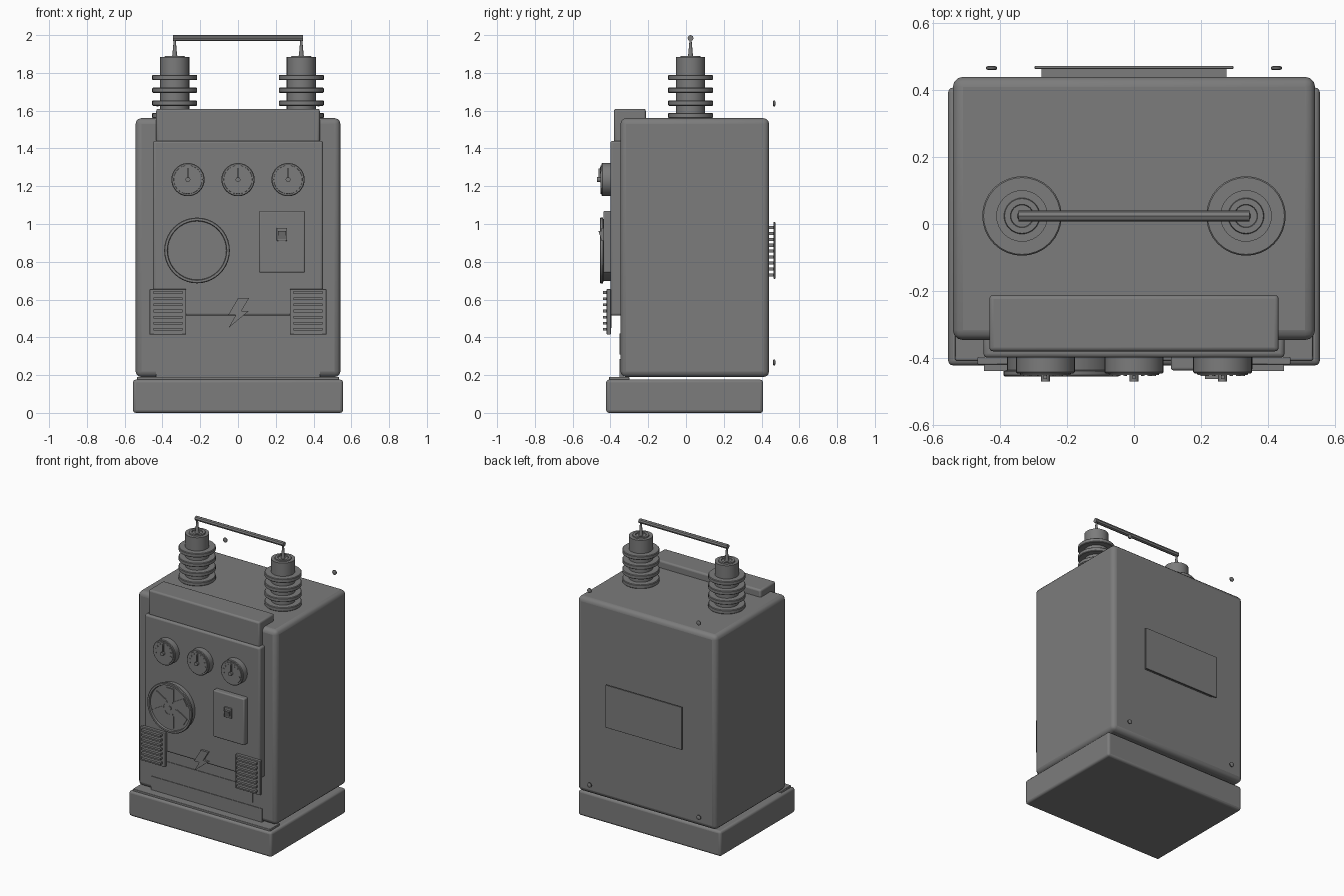
import bpy, bmesh, math
from mathutils import Matrix

if "Cube" in bpy.data.objects:
    bpy.data.objects.remove(bpy.data.objects["Cube"])

grey = bpy.data.materials.new("mid_grey")
grey.diffuse_color = (0.2, 0.2, 0.2, 1)
grey.use_nodes = True
grey.node_tree.nodes["Principled BSDF"].inputs["Base Color"].default_value = grey.diffuse_color


def finish(name, bm, bevel=0.0, smooth=True):
    bmesh.ops.recalc_face_normals(bm, faces=bm.faces)
    me = bpy.data.meshes.new(name)
    bm.to_mesh(me)
    bm.free()
    me.materials.append(grey)
    ob = bpy.data.objects.new(name, me)
    bpy.context.collection.objects.link(ob)
    if bevel:
        m = ob.modifiers.new("bevel", 'BEVEL')
        m.width, m.segments, m.limit_method = bevel, 3, 'ANGLE'
    if smooth:
        bpy.context.view_layer.objects.active = ob
        ob.select_set(True)
        bpy.ops.object.shade_smooth_by_angle(angle=math.radians(32))
        ob.select_set(False)
    return ob


def add_box(bm, x, y, z, rot=None):
    """Box from (min, max) ranges, optionally transformed afterwards."""
    m = Matrix.Translation([(a + b) / 2 for a, b in (x, y, z)])
    m = m @ Matrix.Diagonal([b - a for a, b in (x, y, z)] + [1])
    bmesh.ops.create_cube(bm, size=1, matrix=(rot or Matrix()) @ m)


def box(name, x, y, z, bevel=0.0):
    bm = bmesh.new()
    add_box(bm, x, y, z)
    return finish(name, bm, bevel)


def lathe(name, prof, loc, along_y=False, n=32):
    """Turn (radius, height) points; along_y makes height point to the front."""
    bm = bmesh.new()
    rings = []
    for r, h in prof:
        rings.append([bm.verts.new((r * math.cos(2 * math.pi * i / n),
                                    r * math.sin(2 * math.pi * i / n), h)) for i in range(n)])
    for a, b in zip(rings, rings[1:]):
        for i in range(n):
            bm.faces.new((a[i], a[(i + 1) % n], b[(i + 1) % n], b[i]))
    bm.faces.new(rings[0])
    bm.faces.new(rings[-1])
    rot = Matrix.Rotation(math.pi / 2, 4, 'X') if along_y else Matrix()
    bm.transform(Matrix.Translation(loc) @ rot)
    return finish(name, bm)


def turn(x, z, ang):
    """Rotation in the front plane, placed at x, z."""
    return Matrix.Translation((x, 0, z)) @ Matrix.Rotation(ang, 4, 'Y')


# Cabinet
box("base", (-.556, .556), (-.423, .408), (0, .176), .015)
box("base_lip", (-.535, .535), (-.408, -.3), (.15, .19), .004)
box("cabinet_body", (-.542, .542), (-.347, .44), (.19, 1.56), .03)
box("front_panel", (-.45, .45), (-.4, -.32), (.515, 1.44), .012)
box("top_hood", (-.433, .433), (-.381, -.213), (1.43, 1.61), .012)
box("lower_front_plate", (-.36, .36), (-.351, -.33), (.31, .42))
box("skirt_plate", (-.433, .433), (-.351, -.33), (.185, .285))

# Insulators with ribs, cap and spike
for side, x in (("left", -.335), ("right", .335)):
    prof = [(.077, 1.5)]
    for z in (1.56, 1.626, 1.694, 1.762):
        prof += [(.077, z), (.115, z), (.119, z + .004),
                 (.119, z + .024), (.115, z + .028), (.077, z + .028)]
    prof += [(.077, 1.883), (.054, 1.883), (.052, 1.89), (.035, 1.89), (.033, 1.884)]
    lathe(side + "_insulator", prof, (x, .024, 0))
    lathe(side + "_spike", [(.015, 1.88), (.012, 1.9), (.005, 1.98)], (x, .024, 0), n=12)

# Rod between the spikes
bm = bmesh.new()
bmesh.ops.create_cone(bm, cap_ends=True, segments=8, radius1=.016, radius2=.016, depth=.69,
                      matrix=Matrix.Translation((0, .024, 1.984)) @ Matrix.Rotation(math.pi / 2, 4, 'Y'))
finish("top_rod", bm, smooth=False)

# Gauges
for i, x in enumerate((-.265, 0, .265)):
    z = 1.235
    lathe(f"gauge_body_{i}", [(.088, .38), (.088, .443), (.084, .447), (.076, .447),
                              (.075, .452), (.01, .452)], (x, 0, z), True)
    lathe(f"gauge_hub_{i}", [(.013, .44), (.013, .471)], (x, 0, z), True, 12)
    bm = bmesh.new()
    for k in range(9):
        add_box(bm, (-.003, .003), (-.455, -.45), (.055, .067),
                turn(x, z, math.radians(-100 + 25 * k)))
    finish(f"gauge_ticks_{i}", bm)
    bm = bmesh.new()
    add_box(bm, (-.005, .005), (-.463, -.452), (0, .06), turn(x, z, 0))
    finish(f"gauge_needle_{i}", bm)

# Fan dial
fx, fz = -.217, .86
lathe("fan_dial", [(.163, .38), (.163, .437), (.174, .44), (.174, .452), (.17, .456), (.158, .456),
                   (.155, .443), (.01, .443)], (fx, 0, fz), True, 40)
bm = bmesh.new()
for k in range(6):
    add_box(bm, (-.028, .028), (-.45, -.44), (.045, .138), turn(fx, fz, k * math.pi / 3))
    add_box(bm, (-.02, .02), (-.449, -.44), (0, .05), turn(fx, fz, k * math.pi / 3))
finish("fan_blades", bm)
lathe("fan_hub", [(.013, .44), (.013, .456)], (fx, 0, fz), True, 16)

# Switch box and lever
box("switch_box", (.11, .355), (-.438, -.38), (.742, 1.07), .008)
box("switch_mount", (.205, .26), (-.448, -.43), (.91, .98), .003)
bm = bmesh.new()
add_box(bm, (.212, .253), (-.463, -.44), (.92, .962))
for v in bm.verts:
    if v.co.y < -.45 and v.co.z < .94:
        v.co.y = -.45
finish("switch_lever", bm)

# Vents with slats
for side, s in (("left", -1), ("right", 1)):
    xs = sorted((s * .275, s * .468))
    box(side + "_vent_plate", xs, (-.42, -.398), (.415, .655), .003)
    bm = bmesh.new()
    for k in range(7):
        z = .435 + k * .0325
        add_box(bm, (xs[0] + .02, xs[1] - .02), (-.44, -.415), (z, z + .014))
    finish(side + "_vent_slats", bm)

# Lightning bolt plate
bolt = [(0, .607), (.058, .607), (.018, .54), (.058, .54), (-.05, .45), (-.012, .518), (-.052, .518)]
bm = bmesh.new()
f = bm.faces.new([bm.verts.new((x, -.395, z)) for x, z in bolt])
ext = bmesh.ops.extrude_face_region(bm, geom=[f])
for v in ext["geom"]:
    if isinstance(v, bmesh.types.BMVert):
        v.co.y = -.415
finish("bolt_plate", bm)

# Back plate on slats
box("back_plate", (-.297, .297), (.464, .473), (.71, 1.01), .002)
bm = bmesh.new()
for k in range(9):
    z = .722 + k * .0315
    add_box(bm, (-.277, .277), (.43, .466), (z, z + .016))
finish("back_slats", bm)

# Rear screws
for x in (-.426, .426):
    for z in (.267, 1.638):
        lathe("rear_screw", [(.01, -.473), (.016, -.47), (.016, -.463), (.01, -.46)], (x, 0, z), True, 12)
